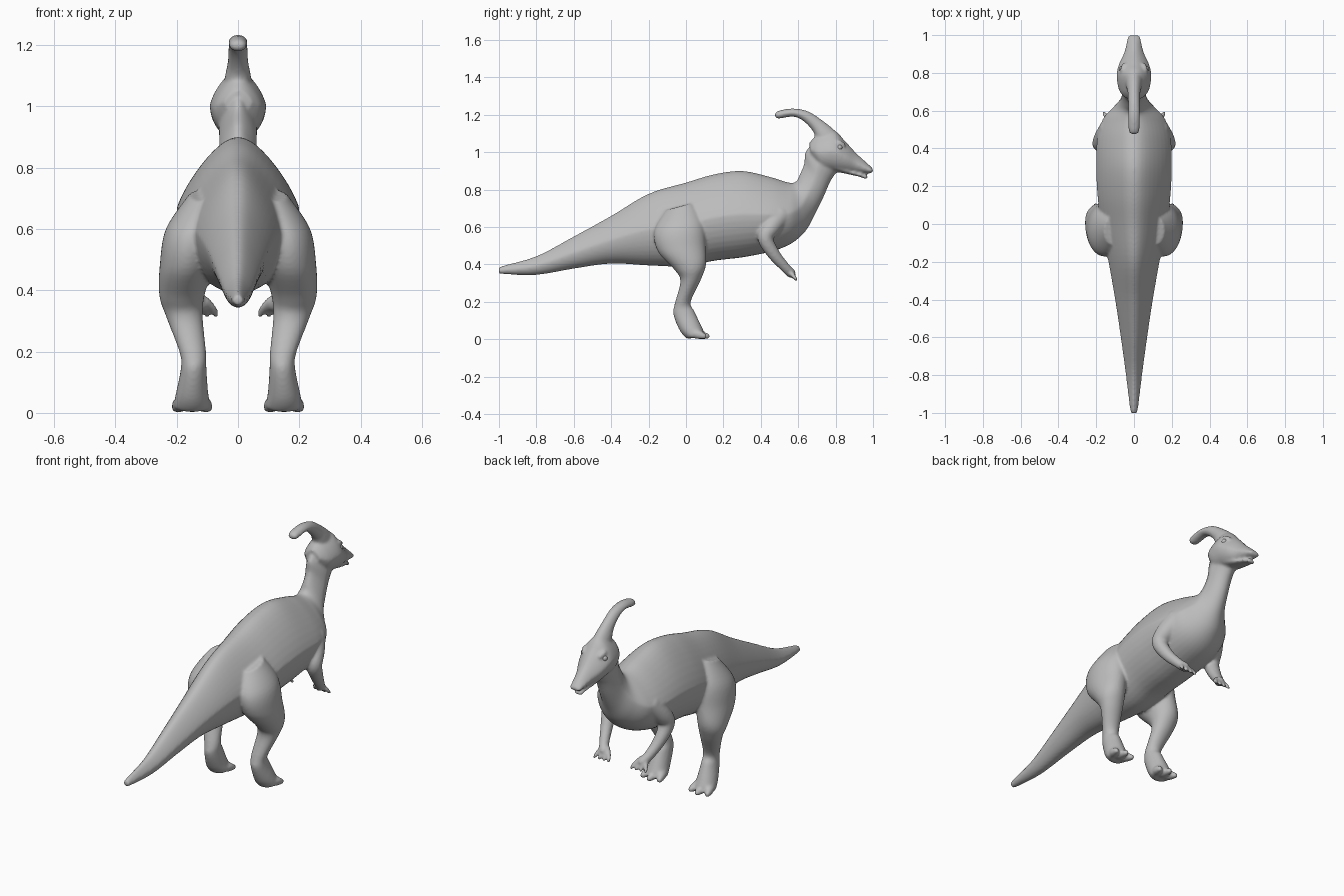
import bpy, bmesh, math
from mathutils import Vector

if "Cube" in bpy.data.objects:
    bpy.data.objects.remove(bpy.data.objects["Cube"])

SEG = 40
hide_mat = bpy.data.materials.new("grey_hide")
hide_mat.diffuse_color = (0.5, 0.5, 0.5, 1)
hide_mat.use_nodes = True
hide_mat.node_tree.nodes["Principled BSDF"].inputs["Base Color"].default_value = hide_mat.diffuse_color


def spline(rows, steps=6):
    """Resample rows of numbers with a Catmull-Rom curve."""
    out = []
    for i in range(len(rows) - 1):
        p0, p1 = rows[max(i - 1, 0)], rows[i]
        p2, p3 = rows[i + 1], rows[min(i + 2, len(rows) - 1)]
        for s in range(steps):
            t = s / steps
            out.append([0.5 * (2 * b + (c - a) * t + (2 * a - 5 * b + 4 * c - d) * t * t
                               + (3 * b - a - 3 * c + d) * t ** 3)
                        for a, b, c, d in zip(p0, p1, p2, p3)])
    return out + [list(rows[-1])]


def bridge(bm, rings):
    """Skin a list of vertex rings and close both ends."""
    rings = [[bm.verts.new(p) for p in r] for r in rings]
    for r, q in zip(rings, rings[1:]):
        for i in range(SEG):
            j = (i + 1) % SEG
            bm.faces.new((r[i], r[j], q[j], q[i]))
    bm.faces.new(rings[0][::-1])
    bm.faces.new(rings[-1])


def loft(bm, rows, peak=0.0, side=1):
    """Rows: upper y, z, lower y, z, centre x, half width."""
    rings = []
    for ay, az, by, bz, cx, w in spline(rows):
        ring = []
        for k in range(SEG):
            t = 2 * math.pi * k / SEG
            u = math.cos(t)
            x = side * cx + w * math.sin(t) * (1 - peak * max(0, u))
            ring.append((x, (ay + by) / 2 + u * (ay - by) / 2,
                         (az + bz) / 2 + u * (az - bz) / 2))
        rings.append(ring)
    bridge(bm, rings)


def tube(bm, rows, side=1):
    """Rows: x, y, z, radius. Round limb with domed ends."""
    pts = spline(rows)
    cs = [Vector((side * p[0], p[1], p[2])) for p in pts]
    rs = [p[3] for p in pts]
    d0, d1 = (cs[0] - cs[1]).normalized(), (cs[-1] - cs[-2]).normalized()
    dome = [(0.5, 0.87), (0.87, 0.5), (0.98, 0.17)]
    cs = [cs[0] + d0 * rs[0] * h for h, _ in dome[::-1]] + cs + [cs[-1] + d1 * rs[-1] * h for h, _ in dome]
    rs = [rs[0] * k for _, k in dome[::-1]] + rs + [rs[-1] * k for _, k in dome]
    rings = []
    for i, (c, r) in enumerate(zip(cs, rs)):
        tan = (cs[min(i + 1, len(cs) - 1)] - cs[max(i - 1, 0)]).normalized()
        a = (Vector((1, 0, 0)) - tan * tan.x).normalized()
        b = tan.cross(a)
        rings.append([c + r * (a * math.cos(2 * math.pi * k / SEG) + b * math.sin(2 * math.pi * k / SEG))
                      for k in range(SEG)])
    bridge(bm, rings)


def finish(name, bm):
    bmesh.ops.recalc_face_normals(bm, faces=bm.faces)
    me = bpy.data.meshes.new(name)
    bm.to_mesh(me)
    bm.free()
    me.materials.append(hide_mat)
    ob = bpy.data.objects.new(name, me)
    bpy.context.collection.objects.link(ob)
    bpy.ops.object.select_all(action='DESELECT')
    ob.select_set(True)
    bpy.context.view_layer.objects.active = ob
    return ob


bm = bmesh.new()

# Tail, torso and neck with a ridged back
loft(bm, [
    (-1.0, .375, -1.0, .36, 0, .008),
    (-.985, .392, -.985, .35, 0, .02),
    (-.8, .445, -.8, .345, 0, .043),
    (-.6, .55, -.6, .378, 0, .07),
    (-.4, .66, -.4, .405, 0, .1),
    (-.2, .778, -.2, .395, 0, .135),
    (0, .838, 0, .39, 0, .175),
    (.15, .882, .15, .42, 0, .193),
    (.3, .9, .3, .438, 0, .2),
    (.45, .868, .45, .468, 0, .195),
    (.55, .838, .56, .51, 0, .165),
    (.59, .845, .64, .58, 0, .11),
    (.61, .885, .69, .67, 0, .075),
    (.632, .94, .735, .76, 0, .062),
    (.638, 1.0, .775, .85, 0, .062),
    (.68, 1.05, .82, .91, 0, .06),
], peak=.4)

# Head and upper beak
loft(bm, [
    (.66, 1.05, .67, .98, 0, .045),
    (.70, 1.09, .72, .91, 0, .08),
    (.79, 1.115, .79, .895, 0, .092),
    (.85, 1.06, .85, .89, 0, .078),
    (.91, .995, .90, .89, 0, .053),
    (.96, .95, .95, .888, 0, .04),
    (.99, .922, .985, .888, 0, .035),
    (1.0, .91, .998, .895, 0, .022),
], peak=.3)

# Lower jaw
loft(bm, [
    (.80, .95, .79, .9, 0, .06),
    (.87, .91, .87, .882, 0, .045),
    (.93, .888, .925, .87, 0, .033),
    (.965, .876, .96, .857, 0, .025),
    (.972, .87, .969, .86, 0, .015),
])

# Swept-back crest
loft(bm, [
    (.474, 1.205, .477, 1.19, 0, .014),
    (.495, 1.222, .495, 1.18, 0, .029),
    (.57, 1.234, .575, 1.19, 0, .031),
    (.65, 1.22, .63, 1.165, 0, .031),
    (.72, 1.177, .68, 1.11, 0, .034),
    (.79, 1.122, .71, 1.04, 0, .045),
    (.85, 1.06, .80, 1.0, 0, .045),
], peak=.1)

for s in (-1, 1):
    # Hind leg
    loft(bm, [
        (.04, .73, -.11, .69, .11, .05),
        (.095, .62, -.17, .58, .15, .085),
        (.105, .5, -.15, .47, .168, .087),
        (.107, .4, -.06, .37, .183, .074),
        (.08, .32, -.03, .31, .175, .06),
        (.025, .2, -.06, .19, .147, .043),
        (.045, .15, -.068, .135, .145, .042),
        (.08, .075, -.035, .05, .15, .053),
        (.095, .04, .0, .008, .15, .06),
        (.09, .02, .02, .004, .15, .05),
    ], side=s)
    # Three toes
    for dx, y in ((-.047, .095), (0, .112), (.047, .095)):
        tube(bm, [(.15 + dx * .6, .03, .035, .026), (.15 + dx * .9, .07, .025, .024),
                  (.15 + dx * 1.1, y, .017, .016)], side=s)
    # Arm
    tube(bm, [(.12, .5, .66, .065), (.16, .455, .6, .052), (.178, .425, .54, .042),
              (.165, .47, .455, .033), (.14, .53, .385, .026), (.12, .56, .355, .026)], side=s)
    # Four fingers
    for k in range(4):
        x = .08 + .024 * k
        tube(bm, [(.12 + (x - .12) * .3, .55, .365, .016), (x, .575, .338, .012),
                  (x + (x - .12) * .2, .59, .318, .008)], side=s)
    # Brow bump
    tube(bm, [(.05, .79, 1.045, .016), (.056, .815, 1.05, .016), (.05, .84, 1.038, .014)], side=s)

# Fuse the parts into one continuous skin
body = finish("dinosaur_body", bm)
remesh = body.modifiers.new("fuse", 'REMESH')
remesh.mode = 'VOXEL'
remesh.voxel_size = .0075
smooth = body.modifiers.new("soften", 'SMOOTH')
smooth.factor = .5
smooth.iterations = 5
for m in ("fuse", "soften"):
    bpy.ops.object.modifier_apply(modifier=m)
if not body.data.materials:
    body.data.materials.append(hide_mat)
bpy.ops.object.shade_smooth_by_angle(angle=math.radians(50))

# Eyes
for s, name in ((-1, "left_eye"), (1, "right_eye")):
    bm = bmesh.new()
    bmesh.ops.create_uvsphere(bm, u_segments=20, v_segments=12, radius=.016)
    bmesh.ops.translate(bm, verts=bm.verts, vec=(s * .064, .82, 1.025))
    finish(name, bm)
    bpy.ops.object.shade_smooth_by_angle(angle=math.radians(50))
